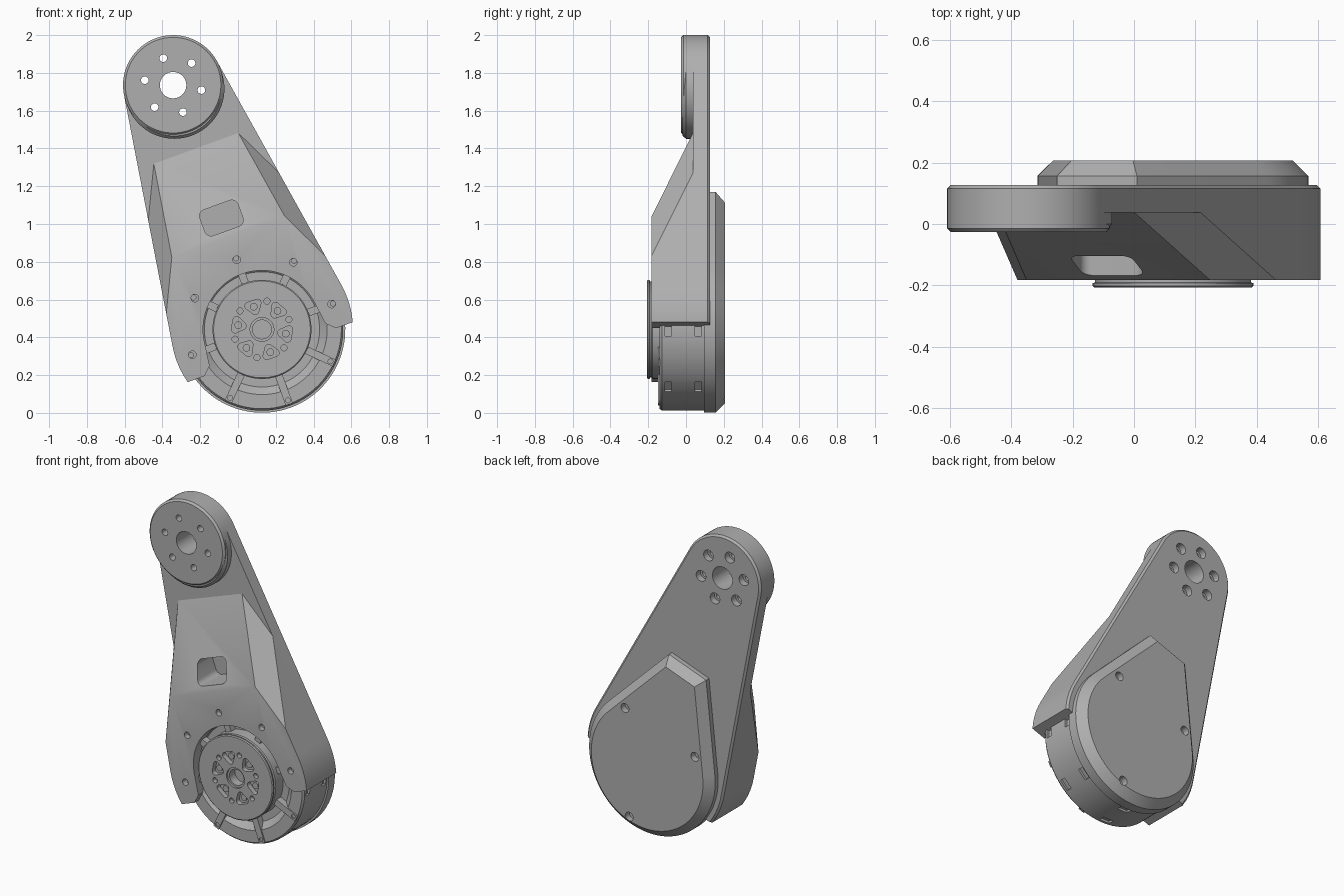
import bpy, bmesh, math
from mathutils import Matrix, Vector
from mathutils.geometry import convex_hull_2d

cube = bpy.data.objects.get("Cube")
if cube:
    bpy.data.objects.remove(cube, do_unlink=True)

grey = bpy.data.materials.new("machined grey")
grey.use_nodes = True
colour = (0.43, 0.43, 0.43, 1)
grey.diffuse_color = colour
grey.node_tree.nodes["Principled BSDF"].inputs["Base Color"].default_value = colour

# Arm frame: origin at the motor axis, local z runs up the leaning arm
ARM = Matrix.Translation((0.127, 0, 0.442)) @ Matrix.Rotation(math.radians(-20), 4, 'Y')
TOP = 1.376
BACK = 0.127
FRONT = -0.182
SEAM = 0.037


def polar(r, degrees, cv=0):
    a = math.radians(degrees)
    return r * math.cos(a), cv + r * math.sin(a)


def hull(circles, n=72):
    """Convex outline around circles given as (u, v, radius)."""
    pts = []
    for u, v, r in circles:
        steps = n if r else 1
        for i in range(steps):
            a = math.tau * i / steps
            pts.append(Vector((u + r * math.cos(a), v + r * math.sin(a))))
    return [pts[i] for i in convex_hull_2d(pts)]


def prism(bm, outline, y0, y1, chamfer=0, at=None):
    a = [bm.verts.new((p.x, y0, p.y)) for p in outline]
    b = [bm.verts.new((p.x, y1, p.y)) for p in outline]
    n = len(a)
    bm.faces.new(a)
    bm.faces.new(b[::-1])
    for i in range(n):
        bm.faces.new((a[i], b[i], b[(i + 1) % n], a[(i + 1) % n]))
    bmesh.ops.recalc_face_normals(bm, faces=bm.faces[:])
    if chamfer:
        rim = [e for e in bm.edges if all(abs(v.co.y - at) < 1e-5 for v in e.verts)]
        bmesh.ops.bevel(bm, geom=rim, offset=chamfer, segments=1,
                        affect='EDGES', clamp_overlap=False)


def lathe(bm, profile, u=0, v=0, n=24):
    """Revolve (radius, y) points around the y direction at (u, v)."""
    rings = []
    for r, y in profile:
        ring = []
        for i in range(n):
            a = math.tau * i / n
            ring.append(bm.verts.new((u + r * math.cos(a), y, v + r * math.sin(a))))
        rings.append(ring)
    for a, b in zip(rings, rings[1:]):
        for i in range(n):
            j = (i + 1) % n
            bm.faces.new((a[i], a[j], b[j], b[i]))
    bm.faces.new(rings[0])
    bm.faces.new(rings[-1])


def slice_off(bm, point, normal):
    cut = bmesh.ops.bisect_plane(bm, geom=bm.verts[:] + bm.edges[:] + bm.faces[:],
                                 plane_co=point, plane_no=normal, clear_outer=True)
    edges = [e for e in cut['geom_cut'] if isinstance(e, bmesh.types.BMEdge)]
    bmesh.ops.edgeloop_fill(bm, edges=edges)


def finish(name, bm, cutter=False):
    bmesh.ops.recalc_face_normals(bm, faces=bm.faces[:])
    mesh = bpy.data.meshes.new(name)
    bm.to_mesh(mesh)
    bm.free()
    mesh.materials.append(grey)
    obj = bpy.data.objects.new(name, mesh)
    bpy.context.scene.collection.objects.link(obj)
    obj.matrix_world = ARM
    obj.hide_render = cutter
    return obj


def carve(obj, *cutters):
    for c in cutters:
        mod = obj.modifiers.new("cut", 'BOOLEAN')
        mod.object = c
        mod.operation = 'DIFFERENCE'
        mod.solver = 'EXACT'
    bpy.context.view_layer.update()
    deps = bpy.context.evaluated_depsgraph_get()
    mesh = bpy.data.meshes.new_from_object(obj.evaluated_get(deps))
    obj.modifiers.clear()
    obj.data = mesh


arm_outline = hull([(0, 0, 0.482), (0, TOP, 0.265)])
arm_end = Vector((0, 0, -0.128))

# Back plate of the arm
bm = bmesh.new()
prism(bm, arm_outline, SEAM, BACK, 0.012, BACK)
slice_off(bm, arm_end, Vector((0, 0, -1)))
back_plate = finish("arm_back_plate", bm)

# Faceted front housing, sliced by one slope and two side facets
bm = bmesh.new()
prism(bm, arm_outline, FRONT, SEAM + 0.004)
slice_off(bm, arm_end, Vector((0, 0, -1)))
slice_off(bm, Vector((0, SEAM, 1.02)), Vector((0, -0.498, 0.219)))
for s in (-1, 1):
    p1 = Vector((0.238 * s, SEAM, 1.02))
    p2 = Vector((0.318 * s, FRONT, 0.522))
    p3 = Vector((0.415 * s, FRONT, 0.32))
    normal = (p2 - p1).cross(p3 - p1)
    if normal.x * s < 0:
        normal.negate()
    slice_off(bm, p1, normal)
housing = finish("arm_front_housing", bm)

# Motor opening, window and screw holes in the housing
bm = bmesh.new()
prism(bm, hull([(0, 0, 0.312), (0.335, -0.15, 0), (-0.335, -0.15, 0)]), -0.3, 0)
prism(bm, hull([(u, v, 0.035) for u in (-0.072, 0.072) for v in (0.59, 0.665)], 32), -0.3, 0.03)
for k in range(5):
    lathe(bm, [(0.02, -0.3), (0.02, -0.14)], *polar(0.392, 45 * k))
opening = finish("opening_cutter", bm, True)
bm = bmesh.new()
prism(bm, hull([(-0.325, -0.085, 0), (0.325, -0.085, 0),
                (-0.395, -0.15, 0), (0.395, -0.15, 0)]), -0.3, 0)
tab_corner = finish("tab_corner_cutter", bm, True)
carve(housing, opening, tab_corner)

# Joint disc at the top, with a step sitting slightly lower
bm = bmesh.new()
prism(bm, hull([(0, TOP, 0.265)]), -0.026, SEAM + 0.01, 0.012, -0.026)
joint_disc = finish("joint_disc", bm)
bm = bmesh.new()
lathe(bm, [(0.25, -0.018), (0.265, 0.0), (0.265, SEAM + 0.01)], 0, TOP - 0.02, 72)
joint_step = finish("joint_step", bm)

# Bolt circle and bore through the joint
bm = bmesh.new()
lathe(bm, [(0.07, -0.2), (0.07, 0.3)], 0, TOP, 40)
for k in range(6):
    lathe(bm, [(0.02, -0.2), (0.02, 0.085), (0.034, 0.085), (0.034, 0.3)],
          *polar(0.152, 30 + 60 * k, TOP))
bolts = finish("joint_bolt_cutter", bm, True)
for part in (back_plate, joint_disc, joint_step):
    carve(part, bolts)

# Motor can with a dished front
bm = bmesh.new()
lathe(bm, [(0.43, 0.11), (0.43, -0.128), (0.42, -0.14), (0.345, -0.14),
           (0.305, -0.105), (0.2, -0.105)], n=96)
motor = finish("motor_can", bm)
bm = bmesh.new()
for k in range(8):
    for y in (0.045, -0.115):
        box = Matrix.Rotation(math.radians(45 * k + 20), 4, 'Y')
        box = box @ Matrix.Translation((0.43, y + 0.02, 0)) @ Matrix.Diagonal((0.03, 0.035, 0.07, 1))
        bmesh.ops.create_cube(bm, size=1, matrix=box)
vents = finish("vent_cutter", bm, True)
carve(motor, vents)

# Radial ribs with small screw holes
bm = bmesh.new()
for k in range(8):
    rib = Matrix.Rotation(math.radians(45 * k), 4, 'Y') @ Matrix.Translation((0.342, -0.12, 0))
    bmesh.ops.create_cube(bm, size=1, matrix=rib @ Matrix.Diagonal((0.16, 0.056, 0.04, 1)))
ribs = finish("motor_ribs", bm)
bm = bmesh.new()
for k in range(8):
    lathe(bm, [(0.013, -0.3), (0.013, -0.125)], *polar(0.4, 45 * k), n=16)
rib_holes = finish("rib_hole_cutter", bm, True)
carve(ribs, rib_holes)

# Output flange with pockets, screw holes and a stepped bore
bm = bmesh.new()
lathe(bm, [(0.262, -0.09), (0.262, -0.178), (0.254, -0.182), (0.254, -0.19),
           (0.262, -0.193), (0.262, -0.202), (0.256, -0.207), (0.1, -0.207)], n=96)
flange = finish("output_flange", bm)
bm = bmesh.new()
lathe(bm, [(0.063, -0.3), (0.063, -0.195), (0.05, -0.195), (0.05, -0.14)], n=40)
for k in range(6):
    a = 30 + 60 * k
    corners = [polar(0.104, a), polar(0.143, a + 10), polar(0.143, a - 10)]
    prism(bm, hull([(u, v, 0.019) for u, v in corners], 24), -0.3, -0.175)
    lathe(bm, [(0.016, -0.3), (0.016, -0.18)], *polar(0.152, a + 30), n=20)
pockets = finish("pocket_cutter", bm, True)
carve(flange, pockets)
bm = bmesh.new()
for k in range(6):
    lathe(bm, [(0.02, -0.17), (0.02, -0.188)], *polar(0.128, 30 + 60 * k), n=20)
bosses = finish("pocket_bosses", bm)

# Chamfered rear cover
bm = bmesh.new()
prism(bm, hull([(0, 0, 0.441), (0.138, 0.724, 0), (-0.138, 0.724, 0)], 96), 0.095, 0.207, 0.05, 0.207)
cover = finish("rear_cover", bm)
bm = bmesh.new()
for a in (45, 135, 270):
    lathe(bm, [(0.012, 0.13), (0.012, 0.165), (0.028, 0.165), (0.028, 0.3)], *polar(0.368, a))
cover_holes = finish("cover_hole_cutter", bm, True)
carve(cover, cover_holes)

# Remove cutters and smooth the round surfaces
for c in (opening, tab_corner, bolts, vents, rib_holes, pockets, cover_holes):
    bpy.data.objects.remove(c, do_unlink=True)
for part in (back_plate, housing, joint_disc, joint_step, motor, ribs, flange, bosses, cover):
    part.data.shade_smooth()
    part.data.set_sharp_from_angle(angle=math.radians(25))
